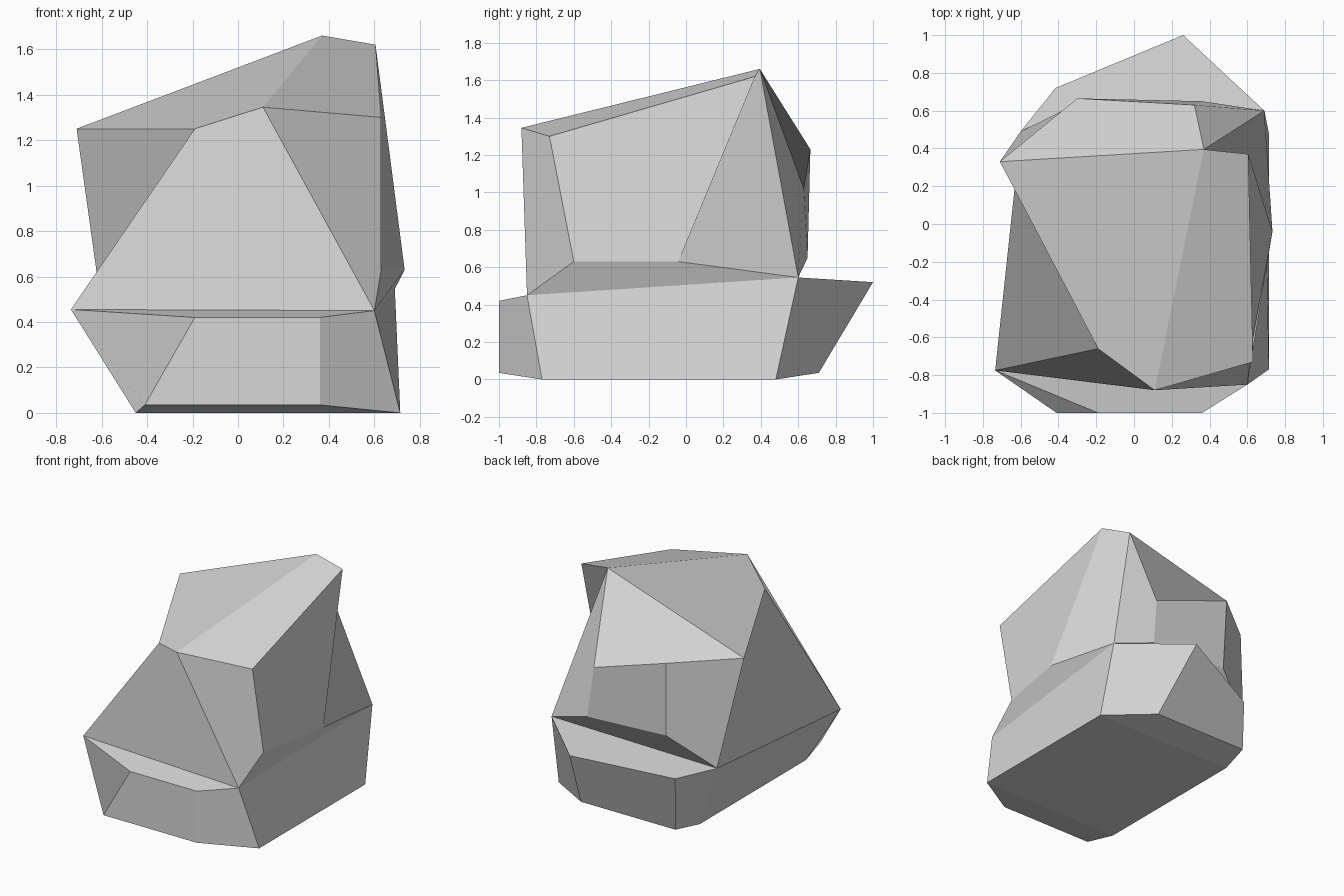
import bpy
import bmesh

cube = bpy.data.objects.get("Cube")
if cube:
    bpy.data.objects.remove(cube)

# Stone material
stone = bpy.data.materials.new("light_grey_stone")
stone.use_nodes = True
grey = (0.68, 0.68, 0.68, 1)
stone.diffuse_color = grey
stone.node_tree.nodes["Principled BSDF"].inputs["Base Color"].default_value = grey

# Corner points: base slab
corners = {
    "foot_fl": (-.45, -.77, 0), "foot_fr": (.714, -.77, 0),
    "foot_br": (.714, .48, 0), "foot_bl": (-.45, .48, 0),
    "toe_fl": (-.41, -1, .035), "toe_fr": (.36, -1, .035),
    "toe_br": (.37, .71, .035), "toe_bl": (-.41, .71, .035),
    "lip_fl": (-.19, -1, .42), "lip_fr": (.36, -1, .42),
    "lip_br": (.26, 1, .52), "lip_bl": (-.415, .72, .42),
    "waist_fl": (-.735, -.775, .455), "waist_fr": (.6, -.85, .45),
    "waist_br": (.69, .6, .545), "waist_bl": (-.6, .49, .46),
}
# Corner points: upper block
corners.update({
    "side_f": (.63, -.6, .63), "side_b": (.733, -.04, .63),
    "back_r": (.36, .65, .65), "back_l": (-.285, .645, .68),
    "shoulder_r": (.32, .63, 1.02), "shoulder_l": (-.3, .665, 1.23),
    "brow": (.11, -.88, 1.345), "brow_l": (-.19, -.66, 1.25),
    "brow_r": (.63, -.73, 1.3), "crown_l": (-.71, .33, 1.25),
    "peak": (.37, .395, 1.66), "peak_r": (.605, .37, 1.62),
})

# Base slab facets
base_facets = [
    "foot_fl foot_bl foot_br foot_fr",
    "foot_fl foot_fr toe_fr toe_fl",
    "foot_br foot_bl toe_bl toe_br",
    "toe_fl toe_fr lip_fr lip_fl",
    "toe_fr foot_fr waist_fr lip_fr",
    "toe_fl lip_fl waist_fl foot_fl",
    "foot_fr foot_br waist_br waist_fr",
    "foot_br toe_br lip_br waist_br",
    "toe_br toe_bl lip_bl lip_br",
    "toe_bl foot_bl waist_bl lip_bl",
    "foot_bl foot_fl waist_fl waist_bl",
    "waist_fl lip_fl lip_fr waist_fr",
    "waist_br lip_br lip_bl waist_bl",
]

# Upper block facets
upper_facets = [
    "waist_fl waist_fr brow brow_l",
    "side_f brow_r brow waist_fr",
    "waist_fr waist_br side_b side_f",
    "side_f side_b peak_r brow_r",
    "side_b waist_br peak peak_r",
    "waist_br back_r shoulder_r peak",
    "waist_br waist_bl back_l back_r",
    "back_r back_l shoulder_l shoulder_r",
    "back_l waist_bl crown_l shoulder_l",
    "crown_l peak shoulder_r shoulder_l",
    "waist_bl waist_fl brow_l crown_l",
    "brow_l brow peak crown_l",
    "brow brow_r peak_r peak",
]

# Flat-faced boulder
bm = bmesh.new()
verts = {name: bm.verts.new(co) for name, co in corners.items()}
for facet in base_facets + upper_facets:
    bm.faces.new([verts[name] for name in facet.split()])
bmesh.ops.recalc_face_normals(bm, faces=bm.faces)

mesh = bpy.data.meshes.new("boulder")
bm.to_mesh(mesh)
bm.free()
mesh.materials.append(stone)
boulder = bpy.data.objects.new("boulder", mesh)
bpy.context.collection.objects.link(boulder)
